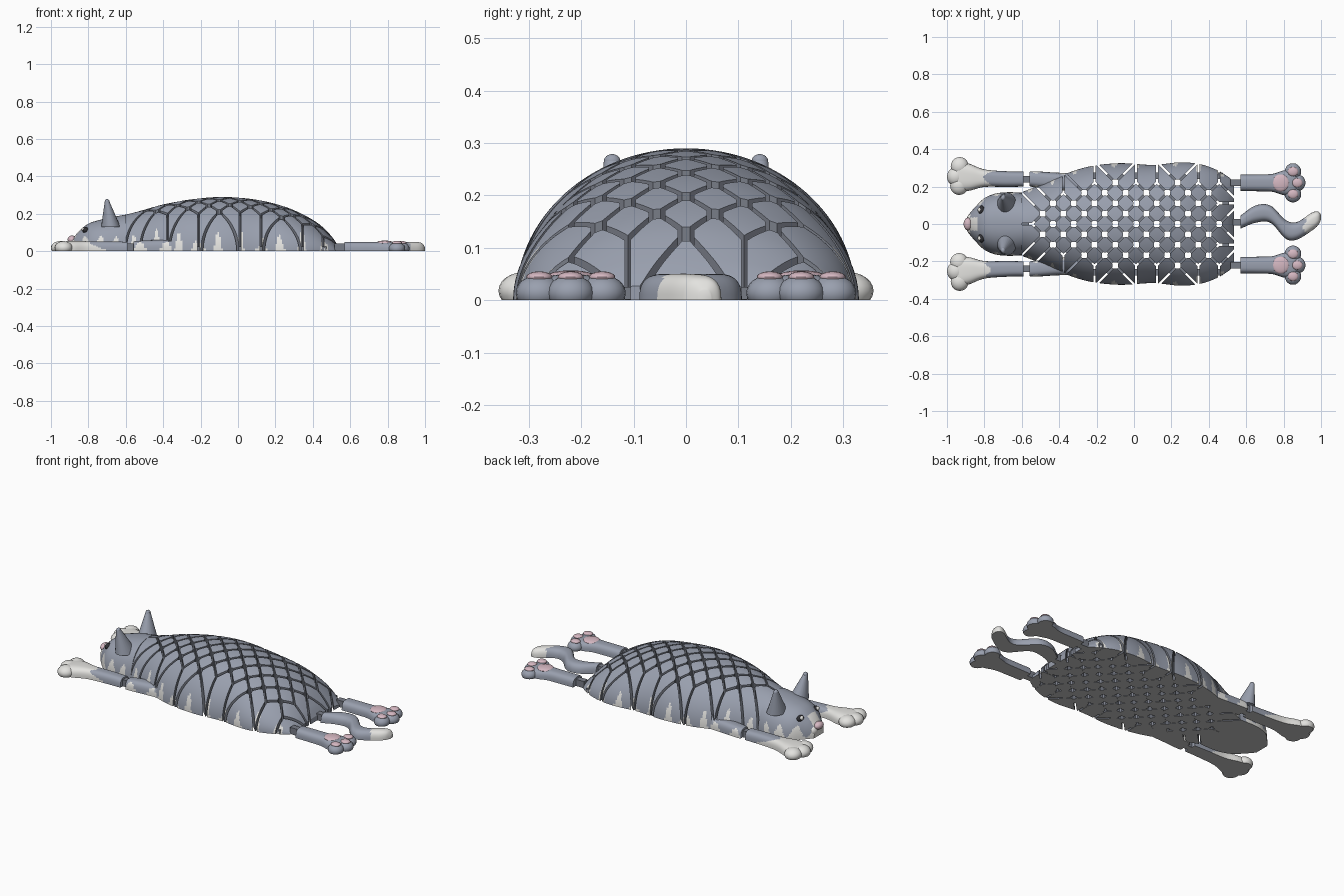
import bpy, bmesh, math
from mathutils import Vector, Matrix

if "Cube" in bpy.data.objects:
    bpy.data.objects.remove(bpy.data.objects["Cube"])

FUR, WHITE, PINK, BASE, GROOVE, BLACK = range(6)
COLOURS = [("slate fur", (.32, .35, .425)), ("white fur", (.77, .765, .74)),
           ("pink pads", (.67, .48, .54)), ("grey underside", (.55, .55, .55)),
           ("groove slate", (.19, .205, .245)), ("black eyes", (.03, .03, .035))]
MATERIALS = []
for label, rgb in COLOURS:
    m = bpy.data.materials.new(label)
    m.use_nodes = True
    m.diffuse_color = (*rgb, 1)
    bsdf = m.node_tree.nodes["Principled BSDF"]
    bsdf.inputs["Base Color"].default_value = (*rgb, 1)
    bsdf.inputs["Roughness"].default_value = .7
    MATERIALS.append(m)


def paint(bm, rule):
    """Colour faces by a rule on centre and normal; undersides are plain grey."""
    bmesh.ops.recalc_face_normals(bm, faces=bm.faces)
    bm.normal_update()
    for f in bm.faces:
        c = f.calc_center_median()
        under = f.normal.z < -.9 and c.z < .005
        f.material_index = BASE if under else rule(c, f.normal)


def finish(name, bm):
    me = bpy.data.meshes.new(name)
    bm.to_mesh(me)
    bm.free()
    for m in MATERIALS:
        me.materials.append(m)
    me.shade_smooth()
    me.set_sharp_from_angle(angle=math.radians(35))
    ob = bpy.data.objects.new(name, me)
    bpy.context.collection.objects.link(ob)


def spline(pts, steps):
    """Catmull-Rom through tuples of any length."""
    out = []
    for i in range(len(pts) - 1):
        a, b, c, d = (pts[max(i - 1, 0)], pts[i], pts[i + 1],
                      pts[min(i + 2, len(pts) - 1)])
        for k in range(steps):
            t = k / steps
            out.append(tuple(q + t / 2 * (r - p + t * (2*p - 5*q + 4*r - s
                       + t * (3*(q - r) + s - p))) for p, q, r, s in zip(a, b, c, d)))
    return out + [pts[-1]]


def loft(stations, steps, segs, power=1.0, mirror=1):
    """Flat-bottomed tube through (x, y, half width, height) stations."""
    bm, rings = bmesh.new(), []
    for x, y, w, h in spline(stations, steps):
        ring = []
        for k in range(segs + 1):
            a = math.pi * k / segs
            c, s = math.cos(a), max(math.sin(a), 0)
            cy = math.copysign(abs(c) ** power, c)
            ring.append(bm.verts.new((x, mirror * (y + w * cy), h * s ** power)))
        rings.append(ring)
    for r, q in zip(rings, rings[1:]):
        for k in range(segs + 1):
            j = (k + 1) % (segs + 1)
            bm.faces.new((r[k], r[j], q[j], q[k]))
    bm.faces.new(rings[0])
    bm.faces.new(rings[-1])
    return bm


def cut(bm, point, normal, colour):
    """Keep the side behind the plane and cap it."""
    geom = bm.verts[:] + bm.edges[:] + bm.faces[:]
    bmesh.ops.bisect_plane(bm, geom=geom, plane_co=point, plane_no=normal,
                           clear_outer=True, dist=1e-6)
    edges = [e for e in bm.edges if e.is_boundary]
    if edges:
        for f in bmesh.ops.holes_fill(bm, edges=edges, sides=0)["faces"]:
            f.material_index = colour


def blob(name, centre, radii, colour):
    bm = bmesh.new()
    bmesh.ops.create_uvsphere(bm, u_segments=20, v_segments=12, radius=1)
    bmesh.ops.transform(bm, verts=bm.verts, matrix=Matrix.Translation(centre)
                        @ Matrix.Diagonal((*radii, 1)))
    if centre[2] < radii[2]:
        cut(bm, (0, 0, 0), (0, 0, -1), BASE)
    paint(bm, lambda c, n: colour)
    finish(name, bm)


def box(bm, centre, size, turn=0):
    bmesh.ops.create_cube(bm, size=1, matrix=Matrix.Translation(centre)
                          @ Matrix.Rotation(turn, 4, 'Z') @ Matrix.Diagonal((*size, 1)))


# Body dome, with narrow white drips along the lower flanks
BODY = [(-.60, 0, .17, .195), (-.50, 0, .21, .222), (-.40, 0, .255, .25),
        (-.25, 0, .305, .277), (-.08, 0, .325, .29), (.10, 0, .316, .275),
        (.25, 0, .33, .238), (.36, 0, .318, .19), (.44, 0, .29, .14),
        (.50, 0, .255, .08), (.535, 0, .225, .03)]
PITCH, SHIFT = .0555, .011
GAP, HOLE = .0055, .015


def drip(c, n):
    wave = math.sin(math.tau * c.x / (2 * PITCH) + 1) + .5 * math.sin(97 * c.x)
    return WHITE if abs(n.y) > .6 and c.z < .08 * wave else FUR


dome = loft(BODY, 17, 60)
paint(dome, drip)
OUTLINE = spline(BODY, 11)


def is_cell(i, j):
    x = i * PITCH + SHIFT
    if i == 9:                       # tail and hip wedges
        return j in (0, 4, -4)
    w = min(OUTLINE, key=lambda s: abs(s[0] - x))[2]
    return (i + j) % 2 == 1 and abs(j * PITCH) < w - .045


cells = {(i, j) for i in range(-10, 10) for j in range(-6, 7) if is_cell(i, j)}

# Each scale is an octagonal column of the dome; rim scales run to the edge
scales, links = bmesh.new(), bmesh.new()
scratch = bpy.data.meshes.new("scratch")
for i, j in sorted(cells):
    centre = Vector((i * PITCH + SHIFT, j * PITCH, 0))
    piece = dome.copy()
    for di, dj in ((1, 1), (1, -1), (-1, 1), (-1, -1), (2, 0), (-2, 0), (0, 2), (0, -2)):
        if (i + di, j + dj) not in cells:
            continue
        step = Vector((di, dj, 0)) * PITCH
        mid = centre + step / 2
        inset = GAP
        if abs(di) == 1:
            if di > 0:
                box(links, (mid.x, mid.y, .016), (.03, .042, .03), math.atan2(dj, di))
        else:
            across = Vector((dj != 0, di != 0, 0))
            open_ends = [k for k in (-1, 1) if (i + di // 2 + k * (dj != 0),
                                                j + dj // 2 + k * (di != 0)) not in cells]
            if not open_ends:
                inset = HOLE
            for k in open_ends:      # web in the rim groove
                spot = mid + across * k * .036
                box(links, (spot.x, spot.y, .013), (.036, .036, .024))
        cut(piece, mid - step.normalized() * inset, step, GROOVE)
    piece.to_mesh(scratch)
    scales.from_mesh(scratch)
    piece.free()
dome.free()
bpy.data.meshes.remove(scratch)
finish("body_scales", scales)
paint(links, lambda c, n: GROOVE)
finish("scale_links", links)


# Head with pale chin, cheeks and blaze behind the nose
def face_colour(c, n):
    cheek = c.z < .045 + .035 * math.sin(75 * c.x) and c.x < -.64
    blaze = c.x < -.835 and abs(c.y) < .035
    return WHITE if cheek or blaze else FUR


head = loft([(-.598, 0, .167, .196), (-.67, 0, .17, .183), (-.74, 0, .163, .167),
             (-.80, 0, .138, .147), (-.85, 0, .09, .108), (-.888, 0, .045, .06)],
            10, 48, .88)
paint(head, face_colour)
finish("head", head)
blob("nose", (-.888, 0, .062), (.023, .034, .022), PINK)

# Hinges between body, limbs and tail
hinges = bmesh.new()
box(hinges, (.55, .01, .02), (.06, .035, .04))
for s in (1, -1):
    box(hinges, (-.58, s * .24, .02), (.06, .035, .04))
    box(hinges, (.55, s * .22, .02), (.07, .035, .04))
paint(hinges, lambda c, n: GROOVE)
finish("hinges", hinges)

for s, side in ((1, "back"), (-1, "front")):
    # Face and ears
    blob(f"muzzle_{side}", (-.868, s * .026, .036), (.026, .03, .03), WHITE)
    blob(f"eye_{side}", (-.815, s * .073, .112), (.017, .026, .017), BLACK)
    blob(f"eye_shine_{side}", (-.825, s * .076, .117), (.011, .014, .011), WHITE)
    ear = bmesh.new()
    bmesh.ops.create_cone(ear, cap_ends=True, segments=20, radius1=1, radius2=.24, depth=1)
    for v in ear.verts:
        t = v.co.z + .5
        v.co = (-.68 - .02 * t + .052 * v.co.x, s * (.103 + .038 * t) + .066 * v.co.y,
                .13 + .136 * t)
    paint(ear, lambda c, n: FUR)
    finish(f"ear_{side}", ear)
    blob(f"ear_tip_{side}", (-.70, s * .141, .265), (.0125, .0158, .014), FUR)

    # Front leg: shoulder, forearm with white sock, toes
    shoulder = loft([(-.56, .24, .035, .05), (-.54, .24, .042, .055), (-.42, .23, .045, .06),
                     (-.30, .22, .05, .06)], 8, 20, .65, s)
    paint(shoulder, lambda c, n: WHITE if c.z < .05 * math.sin(45 * c.x) else FUR)
    finish(f"shoulder_{side}", shoulder)
    forearm = loft([(-.59, .24, .04, .05), (-.68, .24, .042, .052), (-.80, .245, .047, .053),
                    (-.88, .25, .072, .055), (-.94, .255, .08, .05), (-.965, .255, .05, .035)],
                   14, 28, .65, s)
    paint(forearm, lambda c, n: WHITE if c.x < -.785 + .02 * math.sin(70 * c.y)
          + .11 * max(0, 1 - c.z / .045) else FUR)
    finish(f"forearm_{side}", forearm)
    for k, (x, y) in enumerate(((-.932, .308), (-.952, .253), (-.935, .205))):
        blob(f"front_toe_{side}_{k}", (x, s * y, .018), (.048, .05, .036), WHITE)

    # Hind leg: shank, sole, toes and pink pads
    shank = loft([(.57, .22, .044, .05), (.66, .22, .045, .05), (.74, .22, .048, .05),
                  (.80, .22, .066, .05), (.85, .22, .066, .047), (.88, .22, .04, .035)],
                 8, 24, .65, s)
    paint(shank, lambda c, n: FUR)
    finish(f"hind_leg_{side}", shank)
    blob(f"sole_pad_{side}", (.785, s * .22, .045), (.046, .046, .012), PINK)
    for k, (x, y) in enumerate(((.85, .28), (.873, .22), (.85, .16))):
        blob(f"hind_toe_{side}_{k}", (x, s * y, .014), (.044, .045, .034), FUR)
        blob(f"toe_pad_{side}_{k}", (x, s * y, .044), (.028, .025, .011), PINK)

# Tail with white tip
tail = loft([(.57, .01, .035, .05), (.65, .053, .046, .05), (.73, .052, .046, .05),
             (.81, -.028, .05, .05), (.87, -.037, .047, .05), (.95, .012, .048, .05),
             (.985, .03, .036, .042), (1.0, .036, .012, .02)], 8, 24, .75)
paint(tail, lambda c, n: WHITE if c.x > .91 + .01 * math.sin(90 * c.y) else FUR)
finish("tail", tail)
